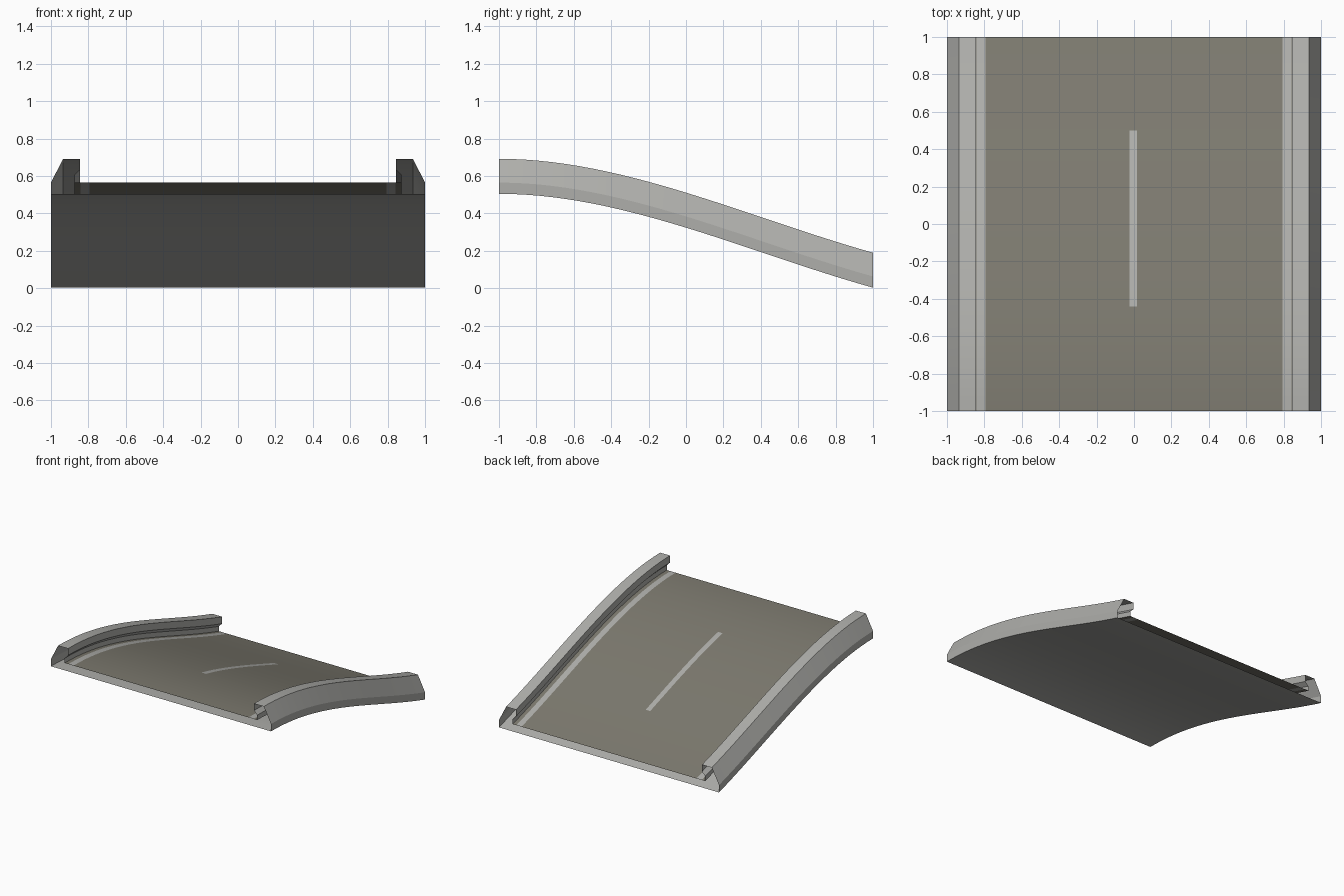
import bpy, bmesh, math

if "Cube" in bpy.data.objects:
    bpy.data.objects.remove(bpy.data.objects["Cube"])

def material(name, rgb):
    m = bpy.data.materials.new(name)
    m.diffuse_color = (*rgb, 1)
    m.use_nodes = True
    m.node_tree.nodes["Principled BSDF"].inputs["Base Color"].default_value = m.diffuse_color
    return m

GREY = material("light concrete", (0.43, 0.43, 0.41))
ROAD = material("road surface", (0.205, 0.195, 0.16))

# stations along the slope, including the ends of the centre dash
STATIONS = sorted([-1 + i / 14 for i in range(29)] + [-0.44])

def height(y):
    """S-shaped descent: level at the front, still falling at the back."""
    t = (y + 1) / 2
    return (0.505 * (2*t**3 - 3*t**2 + 1) + 0.003 * (3*t**2 - 2*t**3)
            - 0.56 * (t**3 - t**2))

def sweep(name, profile, is_road=lambda x, y: False):
    """Sweep an (x, z) profile down the slope as an open-ended skin."""
    bm = bmesh.new()
    rows = [[bm.verts.new((x, y, height(y) + z)) for x, z in profile]
            for y in STATIONS]
    for a, b in zip(rows, rows[1:]):
        for i in range(len(profile) - 1):
            f = bm.faces.new((a[i], a[i+1], b[i+1], b[i]))
            c = f.calc_center_median()
            f.material_index = 1 if is_road(c.x, c.y) else 0
    me = bpy.data.meshes.new(name)
    bm.to_mesh(me)
    bm.free()
    me.materials.append(GREY)
    me.materials.append(ROAD)
    ob = bpy.data.objects.new(name, me)
    bpy.context.collection.objects.link(ob)
    bpy.ops.object.select_all(action='DESELECT')
    ob.select_set(True)
    bpy.context.view_layer.objects.active = ob
    bpy.ops.object.shade_smooth_by_angle(angle=math.radians(20))

def deck_colour(x, y):
    edge_line = 0.795 < abs(x) < 0.842
    centre_dash = -0.025 < x < 0.016 and -0.44 < y < 0.5
    return not (edge_line or centre_dash)

# road deck with painted edge lines and centre dash
sweep("road_deck", [(x, 0.06) for x in
      (-0.875, -0.842, -0.795, -0.025, 0.016, 0.795, 0.842, 0.875)], deck_colour)

# underside of the slab
sweep("underside", [(1, 0), (-1, 0)])

# side barriers with an undercut inner face and a sloped outer face
barrier = [(0.875, 0.06), (0.875, 0.10), (0.845, 0.13), (0.845, 0.187),
           (0.935, 0.187), (1, 0.06), (1, 0)]
sweep("right_barrier", barrier)
sweep("left_barrier", [(-x, z) for x, z in reversed(barrier)])
